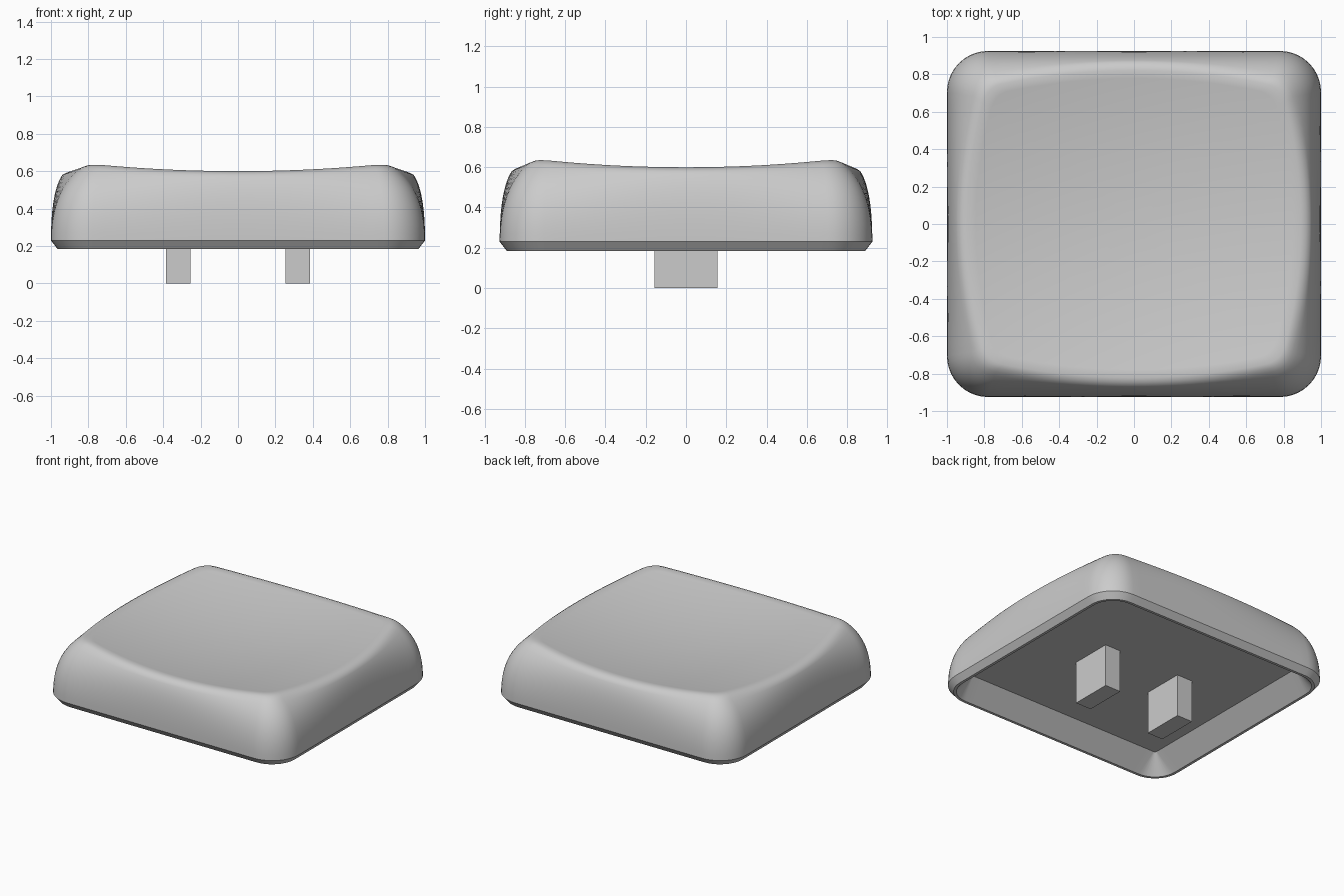
import bpy, bmesh, math
from mathutils import Vector

cube = bpy.data.objects.get("Cube")
if cube:
    bpy.data.objects.remove(cube, do_unlink=True)

grey = bpy.data.materials.new("light grey plastic")
grey.use_nodes = True
grey.diffuse_color = (0.6, 0.6, 0.6, 1)
grey.node_tree.nodes["Principled BSDF"].inputs["Base Color"].default_value = (0.6, 0.6, 0.6, 1)

SIDE, ARC = 24, 10  # samples per straight side and per corner
FLOOR, BOTTOM = 0.32, 0.185


def loop_from_quarter(side_x, corner, side_y):
    """Closed loop: half a right side, a corner, half a back side, mirrored round."""
    half = SIDE // 2
    quarter = [side_x(i / half) for i in range(half)]
    quarter += [corner(i / ARC) for i in range(ARC + 1)]
    quarter += [side_y(1 - i / half) for i in range(1, half + 1)]
    second = [(-x, y) for x, y in quarter[-2::-1]]
    upper = quarter + second
    lower = [(x, -y) for x, y in upper[-2:0:-1]]
    return [Vector(p) for p in upper + lower]


def rounded_rect(hx, hy, r):
    def corner(t):
        a = t * math.pi / 2
        return (hx - r + r * math.cos(a), hy - r + r * math.sin(a))
    return loop_from_quarter(lambda u: (hx, u * (hy - r)), corner,
                             lambda u: (u * (hx - r), hy))


def bowed_rim():
    """Top edge: bowed sides meeting at tight soft corners."""
    a, c, b = Vector((0.85, 0.68)), Vector((0.825, 0.772)), Vector((0.74, 0.79))
    return loop_from_quarter(
        lambda u: (0.94 - 0.09 * u * u, 0.68 * u),
        lambda t: tuple(a * (1 - t) ** 2 + c * 2 * t * (1 - t) + b * t * t),
        lambda u: (0.74 * u, 0.865 - 0.075 * u * u))


def dish_z(p):
    return 0.531 + 0.086 * p.x ** 2 + 0.103 * p.y ** 2


def flat(loop, z):
    return [Vector((p.x, p.y, z)) for p in loop]


def finish(name, bm):
    bmesh.ops.recalc_face_normals(bm, faces=bm.faces)
    mesh = bpy.data.meshes.new(name)
    bm.to_mesh(mesh)
    bm.free()
    mesh.materials.append(grey)
    obj = bpy.data.objects.new(name, mesh)
    bpy.context.collection.objects.link(obj)
    return obj


# Cap shell: cavity, lip, chamfer, curved sides, soft rim, dished top
base = rounded_rect(1.0, 0.925, 0.22)
rim = bowed_rim()
INNER = 0.95
rings = [flat(rounded_rect(0.82, 0.75, 0.015), FLOOR),
         flat(rounded_rect(0.945, 0.87, 0.17), BOTTOM),
         flat(rounded_rect(0.965, 0.89, 0.19), BOTTOM)]
STEPS = 12
for s in range(STEPS + 1):
    t = s / STEPS
    ring = []
    for b, r in zip(base, rim):
        start = Vector((b.x, b.y, 0.23))
        middle = Vector((b.x, b.y, 0.49))
        end = Vector((r.x, r.y, dish_z(r * INNER) - 0.02))
        ring.append(start * (1 - t) ** 2 + middle * 2 * t * (1 - t) + end * t * t)
    rings.append(ring)
for k in (0.978, INNER, 0.9, 0.8, 0.65, 0.5, 0.35, 0.2, 0.08):
    drop = 0.008 if k > INNER else 0
    rings.append([Vector((p.x * k, p.y * k, dish_z(p * min(k, INNER)) - drop)) for p in rim])

bm = bmesh.new()
rows = [[bm.verts.new(p) for p in ring] for ring in rings]
count = len(base)
for low, high in zip(rows, rows[1:]):
    for i in range(count):
        j = (i + 1) % count
        bm.faces.new((low[i], low[j], high[j], high[i]))
bm.faces.new(rows[0])
bm.faces.new(rows[-1])
# Crisp edges round the cavity, lip and chamfer
for row in rows[:4]:
    for i in range(count):
        bm.edges.get((row[i - 1], row[i])).smooth = False
cap = finish("cap_shell", bm)
bpy.ops.object.select_all(action='DESELECT')
cap.select_set(True)
bpy.context.view_layer.objects.active = cap
bpy.ops.object.shade_smooth_by_angle(angle=math.radians(60), keep_sharp_edges=True)

# Two mounting prongs under the cap
for name, side in (("left_prong", 1), ("right_prong", -1)):
    bm = bmesh.new()
    bmesh.ops.create_cube(bm, size=1)
    bmesh.ops.scale(bm, vec=(0.13, 0.315, FLOOR + 0.01), verts=bm.verts)
    bmesh.ops.translate(bm, vec=(0.32 * side, 0, (FLOOR + 0.01) / 2), verts=bm.verts)
    finish(name, bm)
